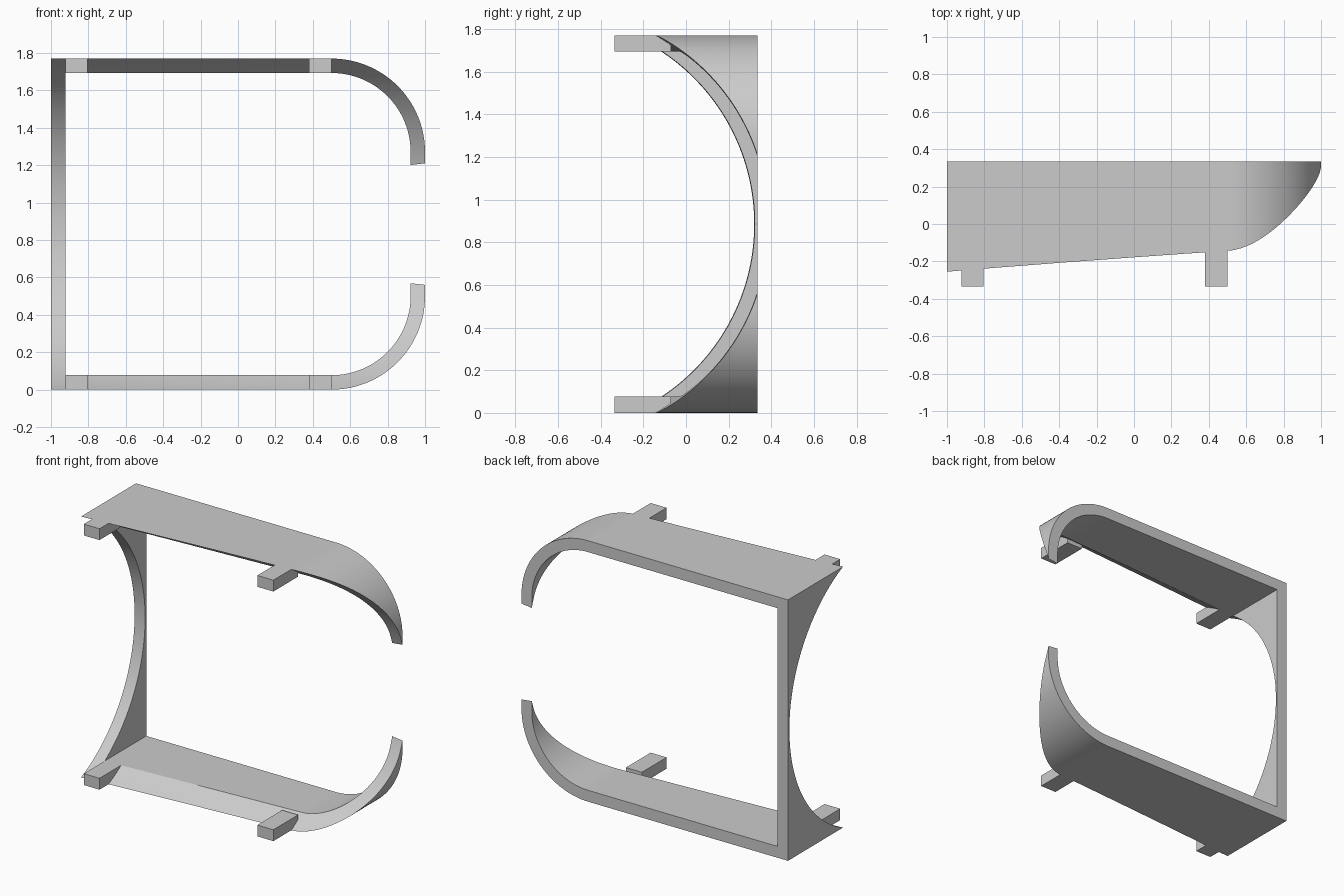
import bpy, bmesh
from math import sin, cos, pi, radians
from mathutils import Matrix

if "Cube" in bpy.data.objects:
    bpy.data.objects.remove(bpy.data.objects["Cube"], do_unlink=True)

HEIGHT, DEPTH, WALL, BEND = 1.77, 0.335, 0.077, 0.5
MID = HEIGHT / 2

grey = bpy.data.materials.new("plain grey")
grey.use_nodes = True
colour = (0.6, 0.6, 0.6, 1)
grey.diffuse_color = colour
grey.node_tree.nodes["Principled BSDF"].inputs["Base Color"].default_value = colour


def add_object(name, bm):
    bmesh.ops.recalc_face_normals(bm, faces=bm.faces)
    mesh = bpy.data.meshes.new(name)
    bm.to_mesh(mesh)
    bm.free()
    mesh.materials.append(grey)
    obj = bpy.data.objects.new(name, mesh)
    bpy.context.collection.objects.link(obj)
    return obj


def outline(inset, steps=32):
    """Frame outline in (x, z): square on one side, rounded on the other."""
    r = BEND - inset
    pts = [(-1 + inset, HEIGHT - inset), (-1 + inset, inset)]
    for cz, start in ((BEND, -pi / 2), (HEIGHT - BEND, 0)):
        for i in range(steps + 1):
            a = start + pi / 2 * i / steps
            pts.append((1 - BEND + r * cos(a), cz + r * sin(a)))
    return pts


# Frame: a closed band running from front to back
bm = bmesh.new()
rings = [[bm.verts.new((x, y, z)) for x, z in outline(inset)]
         for inset, y in ((0, -DEPTH), (0, DEPTH), (WALL, DEPTH), (WALL, -DEPTH))]
for a, b in zip(rings, rings[1:] + rings[:1]):
    for i in range(len(a)):
        j = (i + 1) % len(a)
        bm.faces.new((a[i], a[j], b[j], b[i]))
frame = add_object("frame", bm)

# Tapered round cutter that hollows the front and opens the rounded side
bm = bmesh.new()
place = Matrix.Translation((0, -0.649, MID)) @ Matrix.Rotation(pi / 2, 4, 'Y')
bmesh.ops.create_cone(bm, cap_ends=True, segments=256, radius1=0.962,
                      radius2=1.043, depth=2.4, matrix=place)
cutter = add_object("front_cutter", bm)
cutter.hide_render = True

cut = frame.modifiers.new("hollow_front", 'BOOLEAN')
cut.operation, cut.solver, cut.object = 'DIFFERENCE', 'EXACT', cutter
bpy.context.view_layer.objects.active = frame
frame.select_set(True)
bpy.ops.object.modifier_apply(modifier=cut.name)
bpy.data.objects.remove(cutter, do_unlink=True)
bpy.ops.object.shade_smooth_by_angle(angle=radians(30))

# Four mounting tabs, flush with the top and bottom plates
for side, x0, x1 in (("right", -1 + WALL, -0.805), ("left", 0.38, 0.5)):
    for level, z in (("lower", WALL / 2), ("upper", HEIGHT - WALL / 2)):
        bm = bmesh.new()
        y_back = -0.07
        size = Matrix.Diagonal((x1 - x0, y_back + DEPTH, WALL, 1))
        centre = Matrix.Translation(((x0 + x1) / 2, (y_back - DEPTH) / 2, z))
        bmesh.ops.create_cube(bm, size=1, matrix=centre @ size)
        add_object(f"{level}_{side}_tab", bm)
